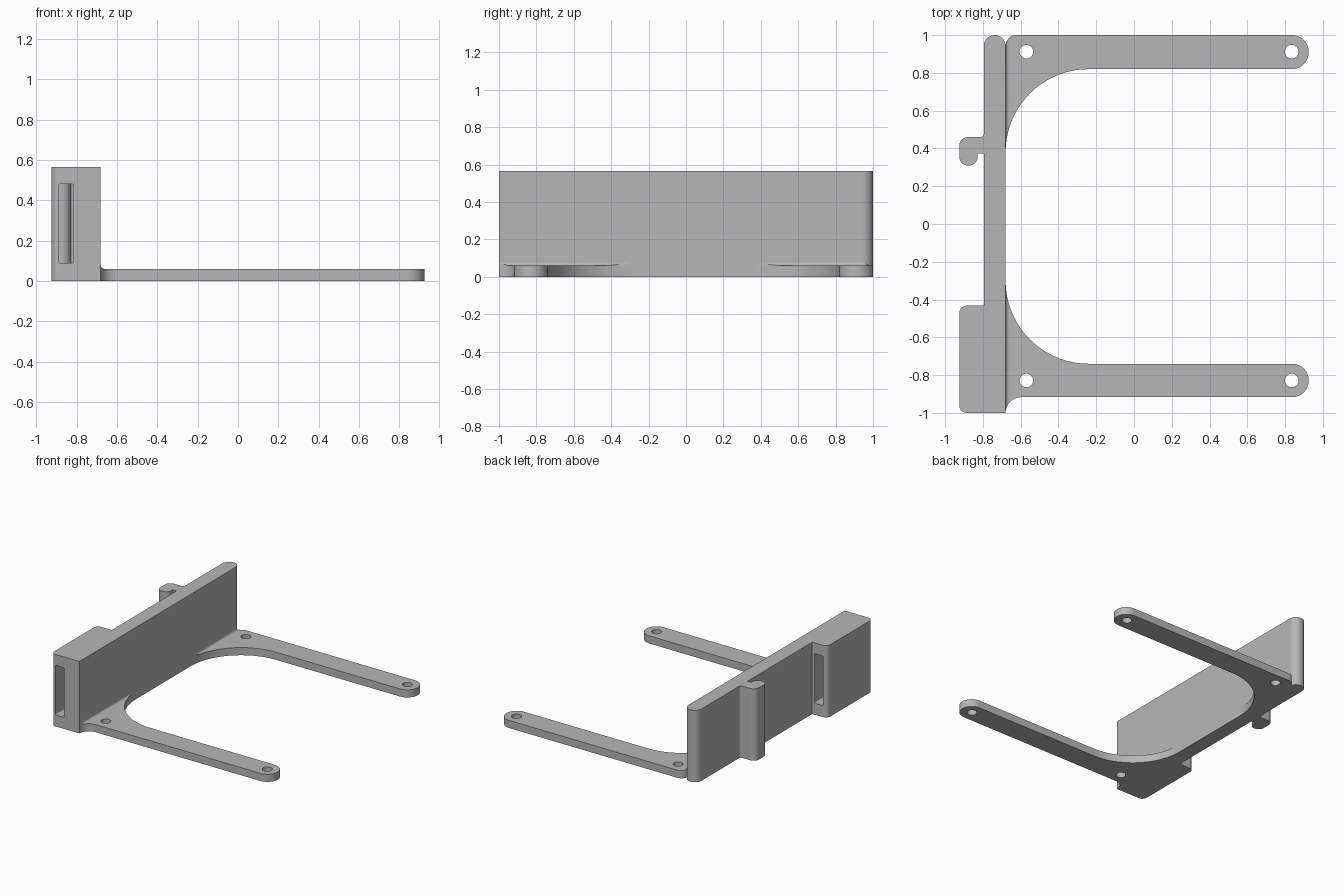
import bpy, bmesh, math
from mathutils import Vector

cube = bpy.data.objects.get("Cube")
if cube:
    bpy.data.objects.remove(cube, do_unlink=True)

grey = bpy.data.materials.new("plain_grey")
grey.use_nodes = True
grey.diffuse_color = (0.47, 0.47, 0.47, 1)
grey.node_tree.nodes["Principled BSDF"].inputs["Base Color"].default_value = (0.47, 0.47, 0.47, 1)


def rounded(corners):
    """Outline from (x, y) or (x, y, radius) corners; radii become tangent arcs."""
    out = []
    for i, c in enumerate(corners):
        p = Vector(c[:2])
        if len(c) == 2:
            out.append(p)
            continue
        a = (Vector(corners[i - 1][:2]) - p).normalized()
        b = (Vector(corners[(i + 1) % len(corners)][:2]) - p).normalized()
        half = a.angle(b) / 2
        centre = p + (a + b).normalized() * c[2] / math.sin(half)
        start = p + a * c[2] / math.tan(half) - centre
        end = p + b * c[2] / math.tan(half) - centre
        t0 = math.atan2(start.y, start.x)
        sweep = math.remainder(math.atan2(end.y, end.x) - t0, math.tau)
        n = max(4, math.ceil(abs(sweep) / math.radians(5)))
        for k in range(n + 1):
            t = t0 + sweep * k / n
            out.append(centre + c[2] * Vector((math.cos(t), math.sin(t))))
    return [p for i, p in enumerate(out) if (p - out[i - 1]).length > 1e-4]


def prism(name, outline, lo, hi, along_y=False):
    """Extrude an outline along z, or an x-z outline along y."""
    bm = bmesh.new()
    place = (lambda p, h: (p.x, h, p.y)) if along_y else (lambda p, h: (p.x, p.y, h))
    face = bm.faces.new([bm.verts.new(place(p, lo)) for p in outline])
    new = bmesh.ops.extrude_face_region(bm, geom=[face])["geom"]
    shift = Vector((0, hi - lo, 0) if along_y else (0, 0, hi - lo))
    bmesh.ops.translate(bm, vec=shift, verts=[v for v in new if isinstance(v, bmesh.types.BMVert)])
    bmesh.ops.recalc_face_normals(bm, faces=bm.faces)
    mesh = bpy.data.meshes.new(name)
    bm.to_mesh(mesh)
    bm.free()
    mesh.materials.append(grey)
    obj = bpy.data.objects.new(name, mesh)
    bpy.context.collection.objects.link(obj)
    return obj


def combine(obj, tool, operation):
    """Apply a boolean and discard the tool."""
    mod = obj.modifiers.new("cut", "BOOLEAN")
    mod.operation, mod.object, mod.solver = operation, tool, "EXACT"
    graph = bpy.context.evaluated_depsgraph_get()
    mesh = bpy.data.meshes.new_from_object(obj.evaluated_get(graph))
    obj.modifiers.clear()
    obj.data = mesh
    bpy.data.objects.remove(tool, do_unlink=True)


WALL, TIP, PLATE, HEIGHT = -0.68, 0.925, 0.06, 0.565

# Upright wall, with the hook and the thick block on its outer side
wall = prism("upright_wall", rounded([
    (WALL, -1), (WALL, 1, 0.057), (-0.795, 1, 0.057),
    (-0.795, 0.46, 0.02), (-0.925, 0.46, 0.045), (-0.925, 0.31, 0.045),
    (-0.828, 0.31, 0.045), (-0.828, 0.373), (-0.795, 0.373),
    (-0.795, -0.432), (-0.925, -0.432, 0.04), (-0.925, -1, 0.04)]), 0, HEIGHT)

# Slot running through the block
slot = rounded([(-0.888, 0.09, 0.008), (-0.814, 0.09, 0.008),
                (-0.814, 0.48, 0.008), (-0.888, 0.48, 0.008)])
combine(wall, prism("slot_cutter", slot, -1.1, -0.3, True), "DIFFERENCE")

# Flat arms with a large inner curve where they meet the wall
back_outline = rounded([(TIP, 1, 0.089), (TIP, 0.82, 0.089), (WALL, 0.82, 0.44),
                        (WALL, 0.38), (WALL, 1, 0.057)])
front_outline = rounded([(WALL, -0.3), (WALL, -0.74, 0.44), (TIP, -0.74, 0.088),
                         (TIP, -0.917, 0.088), (WALL, -0.917, 0.083), (WALL, -1)])
parts = [wall]
for side, outline, hole_y in (("back", back_outline, 0.912), ("front", front_outline, -0.828)):
    arm = prism(side + "_arm", outline, 0, PLATE)
    for x in (-0.57, 0.835):
        r = 0.036
        circle = rounded([(x - r, hole_y - r, r), (x + r, hole_y - r, r),
                          (x + r, hole_y + r, r), (x - r, hole_y + r, r)])
        combine(arm, prism("hole_cutter", circle, -0.1, 0.2), "DIFFERENCE")

    # Small concave fillet between arm and wall, trimmed to the arm outline
    profile = rounded([(WALL - 0.01, PLATE), (WALL + 0.02, PLATE), (WALL, PLATE, 0.0199),
                       (WALL, PLATE + 0.02), (WALL - 0.01, PLATE + 0.02)][1:4]
                      + [(WALL - 0.01, PLATE + 0.02), (WALL - 0.01, PLATE)])
    fillet = prism(side + "_fillet", profile, -1.1, 1.1, True)
    combine(fillet, prism("trim", outline, -0.1, 0.3), "INTERSECT")
    parts += [arm, fillet]

# Smooth curved sides, keep crisp edges
bpy.ops.object.select_all(action="DESELECT")
for obj in parts:
    obj.select_set(True)
bpy.context.view_layer.objects.active = wall
bpy.ops.object.shade_smooth_by_angle(angle=math.radians(30))
